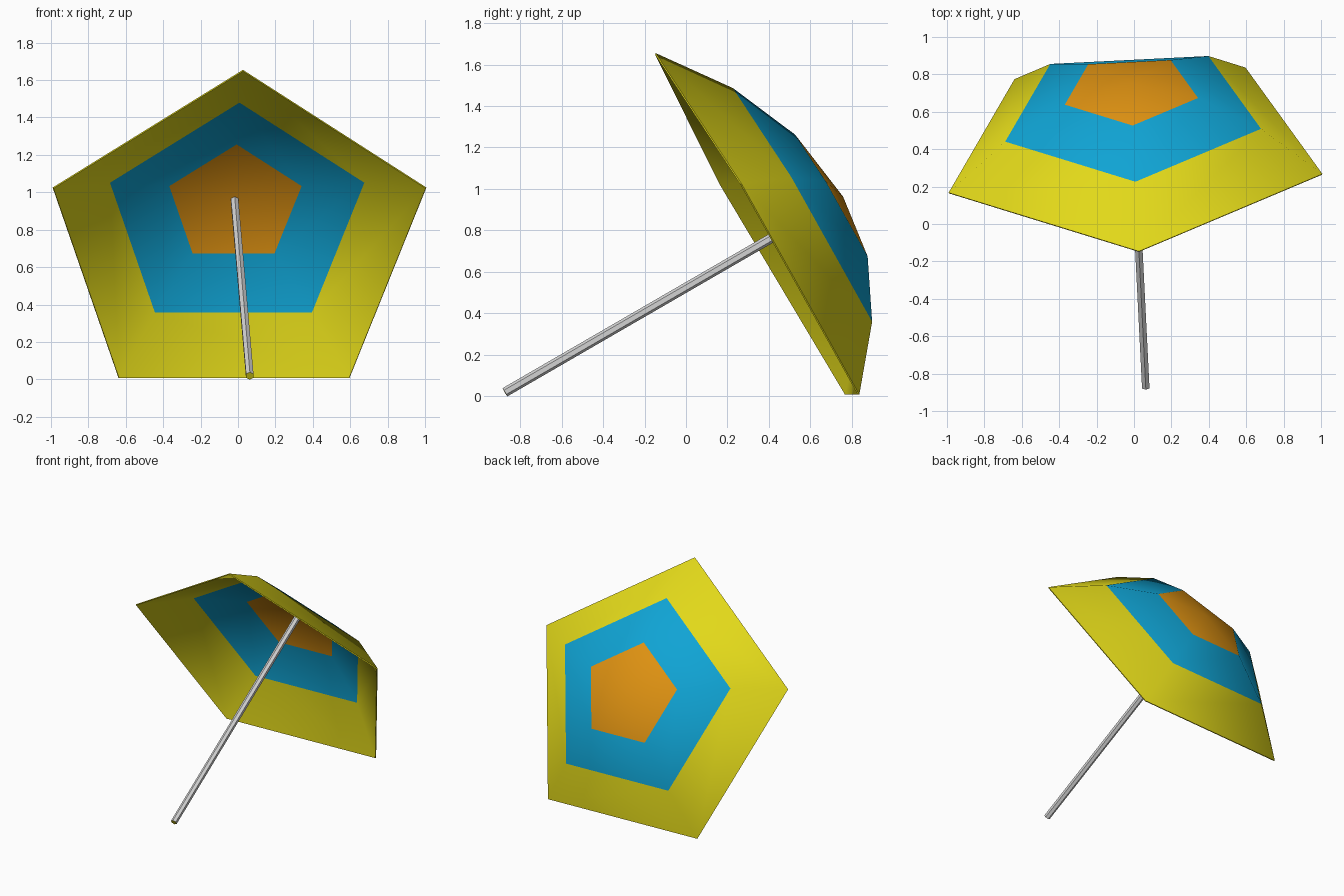
import bpy, bmesh, math
from mathutils import Matrix, Vector

if "Cube" in bpy.data.objects:
    bpy.data.objects.remove(bpy.data.objects["Cube"])


def material(name, rgb):
    m = bpy.data.materials.new(name)
    m.diffuse_color = (*rgb, 1)
    m.use_nodes = True
    m.node_tree.nodes["Principled BSDF"].inputs["Base Color"].default_value = m.diffuse_color
    return m


yellow = material("yellow", (0.76, 0.69, 0.01))
blue = material("blue", (0.005, 0.37, 0.66))
orange = material("orange", (0.74, 0.29, 0.006))
grey = material("light grey", (0.66, 0.66, 0.66))

# tilted frame of the parasol: local z is the pole axis, -y is the top corner
side = Vector((0.999, 0.05, 0)).normalized()
axis = Vector((-0.042, 0.864, 0.5))
axis = (axis - side * axis.dot(side)).normalized()
down = axis.cross(side)
frame = Matrix((side, down, axis)).transposed().to_4x4()
frame.translation = (0, 0.38, 0.744)


def make(name, bm, mats):
    bmesh.ops.recalc_face_normals(bm, faces=bm.faces)
    mesh = bpy.data.meshes.new(name)
    bm.to_mesh(mesh)
    bm.free()
    ob = bpy.data.objects.new(name, mesh)
    bpy.context.collection.objects.link(ob)
    for m in mats:
        mesh.materials.append(m)
    ob.matrix_world = frame
    bpy.ops.object.select_all(action='DESELECT')
    ob.select_set(True)
    bpy.context.view_layer.objects.active = ob
    return ob


# canopy: pentagon rings (radius, height), one colour per band
bm = bmesh.new()
rings = []
for r, h in ((1.052, 0), (0.72, 0.238), (0.375, 0.386)):
    ring = []
    for i in range(5):
        a = math.tau * i / 5 - math.pi / 2
        ring.append(bm.verts.new((r * math.cos(a), r * math.sin(a), h)))
    rings.append(ring)
apex = bm.verts.new((0, 0, 0.437))
for i in range(5):
    j = (i + 1) % 5
    for k in range(2):
        lo, hi = rings[k], rings[k + 1]
        bm.faces.new((lo[i], lo[j], hi[j], hi[i])).material_index = k
    bm.faces.new((rings[2][i], rings[2][j], apex)).material_index = 2
canopy = make("canopy", bm, (yellow, blue, orange))
cloth = canopy.modifiers.new("cloth", 'SOLIDIFY')
cloth.thickness = 0.008
cloth.offset = -1
bpy.ops.object.modifier_apply(modifier="cloth")
bpy.ops.object.shade_smooth_by_angle(angle=math.radians(50))

# pole: hexagonal rod with a yellow foot face
bm = bmesh.new()
bottom, top = -1.45, 0.425
bmesh.ops.create_cone(bm, cap_ends=True, segments=6, radius1=0.023, radius2=0.023,
                      depth=top - bottom,
                      matrix=Matrix.Translation((0, 0, (top + bottom) / 2)))
bm.normal_update()
for f in bm.faces:
    f.material_index = 1 if f.normal.z < -0.9 else 0
make("pole", bm, (grey, yellow))
